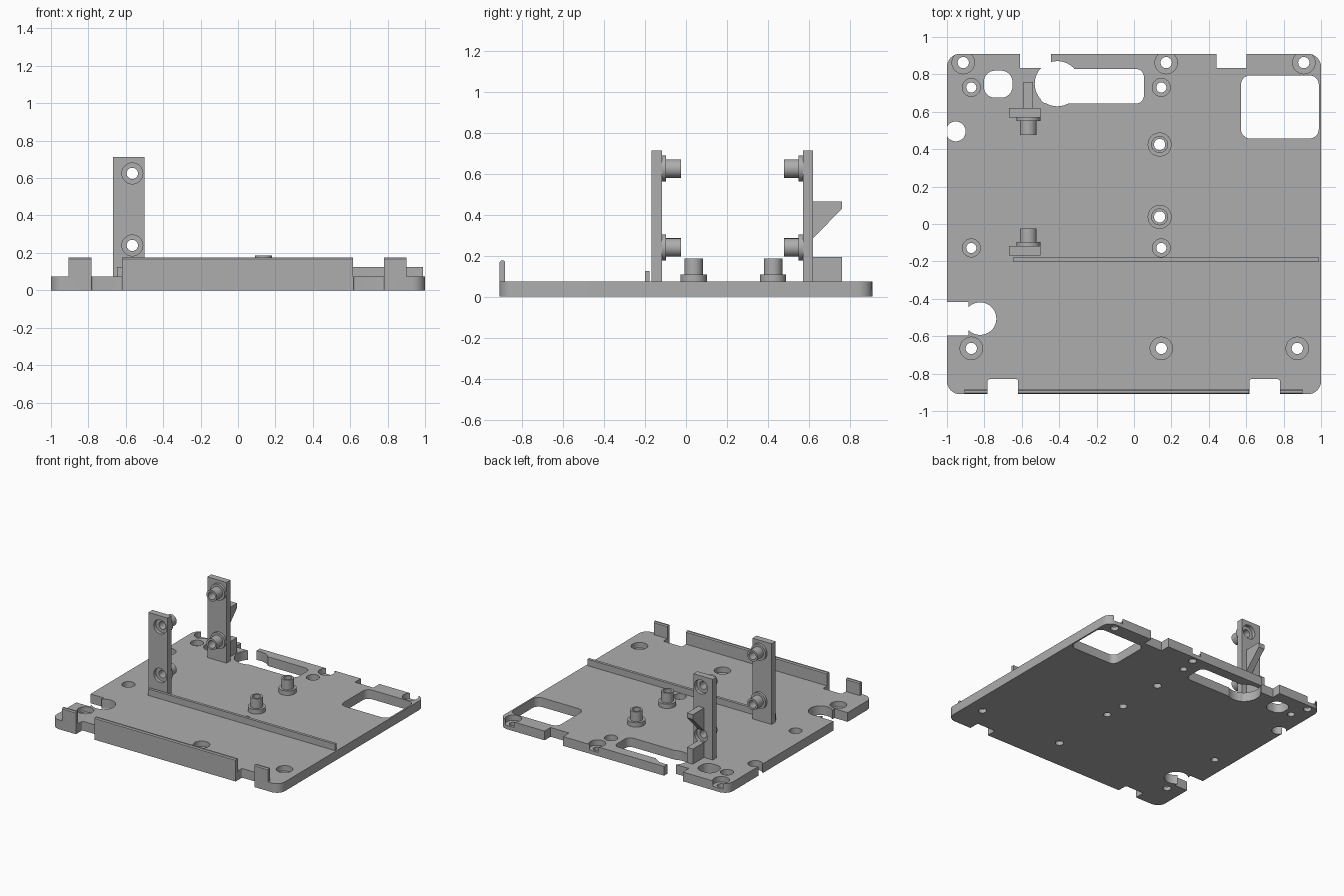
import bpy, bmesh, math
from mathutils import Matrix

if "Cube" in bpy.data.objects:
    bpy.data.objects.remove(bpy.data.objects["Cube"])

T = 0.073  # plate thickness
grey = bpy.data.materials.new("plain_grey")
grey.diffuse_color = (0.42, 0.42, 0.42, 1)
grey.use_nodes = True
grey.node_tree.nodes["Principled BSDF"].inputs["Base Color"].default_value = grey.diffuse_color


def prism(name, pts, lo, hi, axis='z'):
    """Extrude a 2D outline: (x, y) along z, or (y, z) along x."""
    bm = bmesh.new()
    put = (lambda p: (p[0], p[1], lo)) if axis == 'z' else (lambda p: (lo, p[0], p[1]))
    face = bm.faces.new([bm.verts.new(put(p)) for p in pts])
    new = bmesh.ops.extrude_face_region(bm, geom=[face])['geom']
    d = (0, 0, hi - lo) if axis == 'z' else (hi - lo, 0, 0)
    bmesh.ops.translate(bm, vec=d, verts=[v for v in new if isinstance(v, bmesh.types.BMVert)])
    bmesh.ops.recalc_face_normals(bm, faces=bm.faces)
    me = bpy.data.meshes.new(name)
    bm.to_mesh(me)
    bm.free()
    me.materials.append(grey)
    ob = bpy.data.objects.new(name, me)
    bpy.context.collection.objects.link(ob)
    return ob


def rounded(x0, x1, y0, y1, r=0.0, n=8):
    if r == 0:
        return [(x0, y0), (x1, y0), (x1, y1), (x0, y1)]
    pts = []
    for i, (cx, cy) in enumerate([(x1 - r, y1 - r), (x0 + r, y1 - r), (x0 + r, y0 + r), (x1 - r, y0 + r)]):
        for k in range(n + 1):
            a = (i + k / n) * math.pi / 2
            pts.append((cx + r * math.cos(a), cy + r * math.sin(a)))
    return pts


def box(name, x0, x1, y0, y1, z0, z1, r=0.0):
    return prism(name, rounded(x0, x1, y0, y1, r), z0, z1)


def disc(name, x, y, r, z0, z1, n=40):
    return prism(name, [(x + r * math.cos(2 * math.pi * k / n), y + r * math.sin(2 * math.pi * k / n))
                        for k in range(n)], z0, z1)


def boolean(ob, other, op='DIFFERENCE'):
    m = ob.modifiers.new("bool", 'BOOLEAN')
    m.operation, m.solver, m.object = op, 'EXACT', other
    bpy.context.view_layer.objects.active = ob
    bpy.ops.object.modifier_apply(modifier=m.name)
    bpy.data.objects.remove(other)


def smooth(ob):
    bpy.ops.object.select_all(action='DESELECT')
    ob.select_set(True)
    bpy.context.view_layer.objects.active = ob
    bpy.ops.object.shade_smooth_by_angle(angle=math.radians(30))


# Base plate
plate = box("base_plate", -1, 1, -0.91, 0.91, 0, T, 0.07)

# Windows and edge notches: x0, x1, y0, y1, corner radius
for x0, x1, y0, y1, r in [
        (0.572, 0.988, 0.457, 0.795, 0.05), (-0.803, -0.65, 0.675, 0.82, 0.06),
        (-0.505, 0.053, 0.643, 0.83, 0.045),
        (-0.61, -0.445, 0.835, 1.0, 0), (0.44, 0.602, 0.835, 1.0, 0),
        (-0.783, -0.62, -1.0, -0.83, 0.01), (0.617, 0.78, -1.0, -0.83, 0.01),
        (-1.1, -0.885, -0.595, -0.418, 0)]:
    boolean(plate, box("cutter", x0, x1, y0, y1, -0.1, 0.2, r))

# Round openings
for x, y, r in [(-0.41, 0.75, 0.121), (-0.953, 0.495, 0.053), (-0.823, -0.506, 0.087)]:
    boolean(plate, disc("cutter", x, y, r, -0.1, 0.2))

# Counterbored screw holes
large = [(-0.913, 0.863), (0.172, 0.863), (0.908, 0.863),
         (-0.87, -0.665), (0.146, -0.665), (0.873, -0.665)]
small = [(-0.87, 0.73), (0.146, 0.73), (-0.87, -0.128), (0.146, -0.128)]
for spots, wide, bore in [(large, 0.06, 0.03), (small, 0.048, 0.027)]:
    for x, y in spots:
        boolean(plate, disc("cutter", x, y, wide, 0.03, 0.2))
        boolean(plate, disc("cutter", x, y, bore, -0.1, 0.2))

# Bores under the plate standoffs
standoffs = [(0.137, 0.425), (0.137, 0.038)]
for x, y in standoffs:
    boolean(plate, disc("cutter", x, y, 0.03, -0.1, 0.2))
smooth(plate)


def standoff(name, flange, height):
    """Flanged hollow sleeve standing on its local z = 0."""
    n = 40
    bm = bmesh.new()
    prof = [(0.03, 0), (0.064, 0), (0.064, flange), (0.045, flange), (0.045, height), (0.03, height)]
    rings = [[bm.verts.new((r * math.cos(2 * math.pi * k / n), r * math.sin(2 * math.pi * k / n), z))
              for k in range(n)] for r, z in prof]
    for i in range(len(rings)):
        a, b = rings[i], rings[(i + 1) % len(rings)]
        for k in range(n):
            bm.faces.new((a[k], a[(k + 1) % n], b[(k + 1) % n], b[k]))
    bmesh.ops.recalc_face_normals(bm, faces=bm.faces)
    me = bpy.data.meshes.new(name)
    bm.to_mesh(me)
    bm.free()
    me.materials.append(grey)
    ob = bpy.data.objects.new(name, me)
    bpy.context.collection.objects.link(ob)
    smooth(ob)
    return ob


# Standoffs on the plate
for x, y in standoffs:
    standoff("plate_standoff", 0.035, 0.112).location = (x, y, T)

# Two upright posts with sleeves facing each other
PX = -0.565
for name, y0, y1, s in [("front_post", -0.168, -0.117, 1), ("back_post", 0.57, 0.62, -1)]:
    post = box(name, -0.668, -0.5, y0, y1, T, 0.712)
    inner, outer = (y1, y0) if s > 0 else (y0, y1)
    for z in (0.24, 0.625):
        for r, a, b in [(0.056, -0.1, 0.028), (0.03, -0.1, 0.2)]:
            cut = disc("cutter", 0, 0, r, a, b)
            cut.data.transform(Matrix.Translation((PX, outer, z)) @ Matrix.Rotation(-s * math.pi / 2, 4, 'X'))
            boolean(post, cut)
        sleeve = standoff("post_sleeve", 0.02, 0.093)
        sleeve.location = (PX, inner, z)
        sleeve.rotation_euler = (-s * math.pi / 2, 0, 0)
    smooth(post)

# Wedge hook and block behind the back post
prism("hook_wedge", [(0.62, 0.285), (0.76, 0.428), (0.76, 0.465), (0.62, 0.465)], -0.592, -0.54, 'x')
box("hook_block", -0.592, -0.54, 0.62, 0.76, T, 0.193)

# Front lip in three pieces, with softened top edges
lip = [(-0.91, T), (-0.882, T), (-0.882, 0.168), (-0.889, 0.176), (-0.903, 0.176), (-0.91, 0.168)]
for x0, x1 in [(-0.905, -0.784), (-0.62, 0.616), (0.78, 0.9)]:
    prism("front_lip", lip, x0, x1, 'x')

# Low rail across the plate
box("cross_rail", -0.648, 0.988, -0.2, -0.178, T, 0.124)
